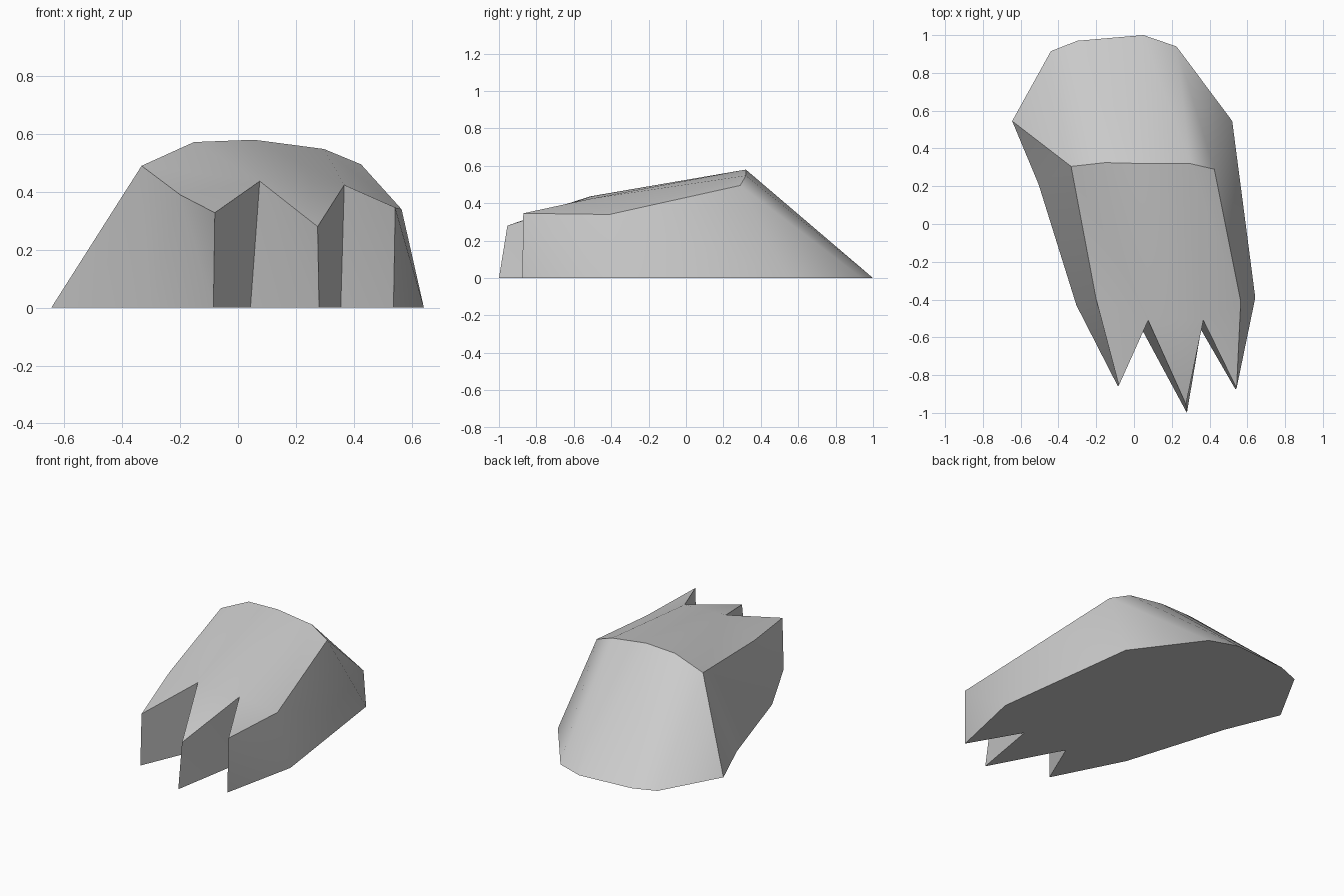
import bpy
import bmesh

cube = bpy.data.objects.get("Cube")
if cube:
    bpy.data.objects.remove(cube, do_unlink=True)

# Ground outline, counter-clockwise from the first toe tip
BASE = [(-.085, -.86), (.043, -.56), (.28, -1), (.355, -.56), (.537, -.875),
        (.642, -.39), (.52, .545), (.225, .94), (.05, 1), (-.30, .97),
        (-.44, .915), (-.645, .545), (-.505, .21), (-.305, -.43)]

# Upper outline: toes and notches, right edge, ridge, left edge
TOP = [(-.08, -.855, .328), (.075, -.51, .437), (.275, -.955, .28),
       (.367, -.51, .424), (.543, -.87, .346), (.565, -.41, .34),
       (.425, .29, .495), (.297, .32, .548), (.055, .32, .58),
       (-.152, .325, .572), (-.333, .305, .49), (-.2, -.40, .39)]

# Which upper point stands over each ground point
ABOVE = list(range(11)) + [10, 10, 11]

# Back of the paw, as faces between the upper points
BACK = [(0, 1, 11), (11, 1, 10), (10, 1, 9), (9, 1, 8), (1, 3, 8), (8, 3, 7),
        (1, 2, 3), (3, 4, 5), (3, 5, 7), (5, 6, 7)]

bm = bmesh.new()
low = [bm.verts.new((x, y, 0)) for x, y in BASE]
high = [bm.verts.new(p) for p in TOP]

# Walls, split into triangles
for i in range(len(low)):
    j = (i + 1) % len(low)
    a, b = high[ABOVE[i]], high[ABOVE[j]]
    bm.faces.new((low[i], low[j], a))
    if a is not b:
        bm.faces.new((low[j], b, a))

# Upper surface and flat sole
for face in BACK:
    bm.faces.new([high[k] for k in face])
bm.faces.new(low[::-1])
bmesh.ops.recalc_face_normals(bm, faces=bm.faces[:])

mesh = bpy.data.meshes.new("paw")
bm.to_mesh(mesh)
bm.free()
paw = bpy.data.objects.new("paw", mesh)
bpy.context.collection.objects.link(paw)

# Plain grey colour
grey = bpy.data.materials.new("light grey")
grey.use_nodes = True
colour = (.6, .6, .6, 1)
grey.diffuse_color = colour
grey.node_tree.nodes["Principled BSDF"].inputs["Base Color"].default_value = colour
mesh.materials.append(grey)

# Soft shading with crisp main edges
bpy.ops.object.select_all(action="DESELECT")
paw.select_set(True)
bpy.context.view_layer.objects.active = paw
bpy.ops.object.shade_smooth_by_angle(angle=.52)
